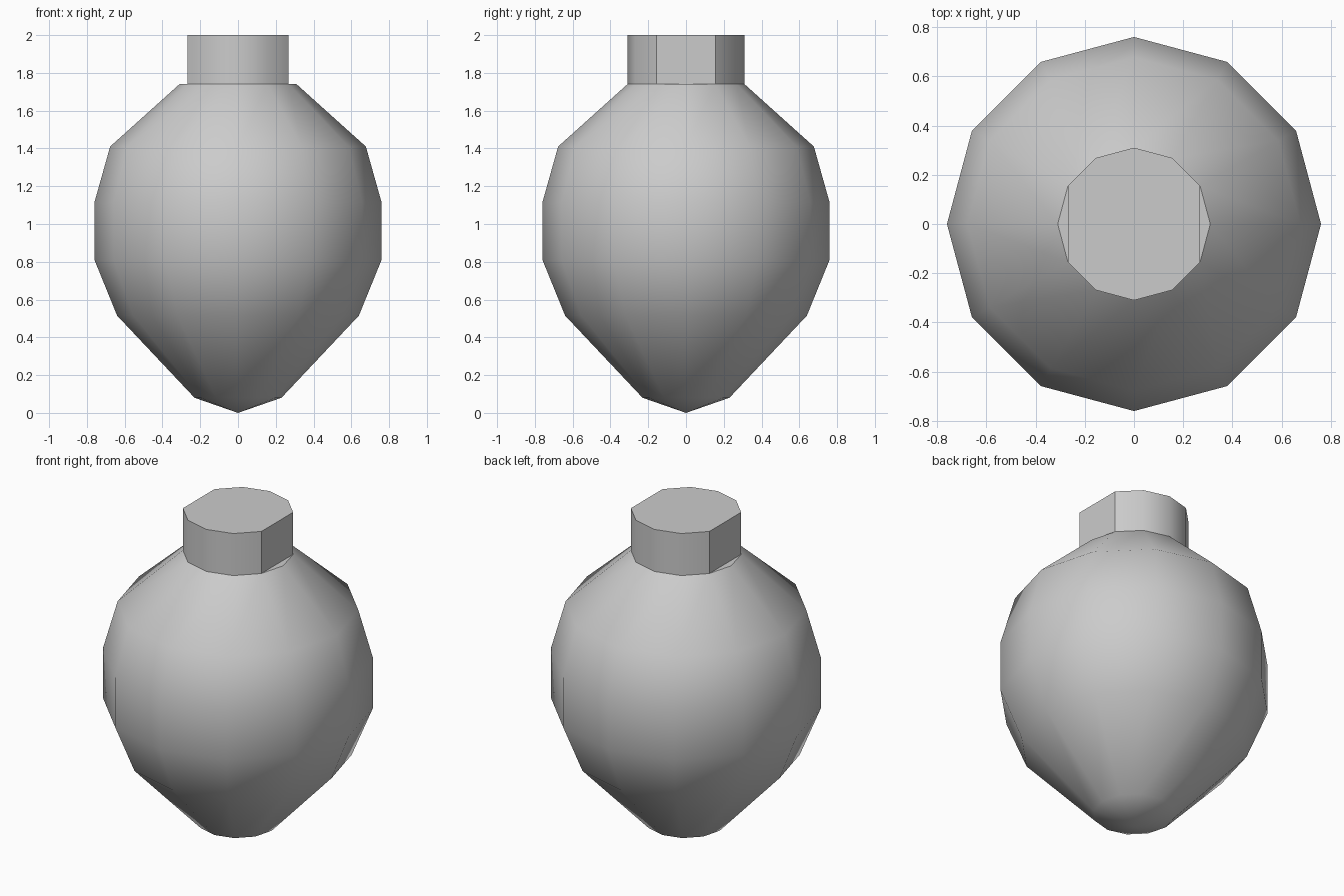
import bpy, bmesh
from math import cos, sin, pi, radians

if "Cube" in bpy.data.objects:
    bpy.data.objects.remove(bpy.data.objects["Cube"])

SIDES = 12
PROFILE = [(0.23, 0.08), (0.64, 0.515), (0.76, 0.81), (0.76, 1.115), (0.677, 1.41), (0.31, 1.74)]
NECK_R = 0.31


def ring(bm, r, z, skip=()):
    return [bm.verts.new((r * cos(2 * pi * i / SIDES), r * sin(2 * pi * i / SIDES), z))
            for i in range(SIDES) if i not in skip]


def bridge(bm, lower, upper):
    n = len(lower)
    for i in range(n):
        j = (i + 1) % n
        bm.faces.new((lower[i], lower[j], upper[j], upper[i]))


def finish(bm, name):
    mesh = bpy.data.meshes.new(name)
    bm.to_mesh(mesh)
    bm.free()
    obj = bpy.data.objects.new(name, mesh)
    bpy.context.collection.objects.link(obj)
    bpy.ops.object.select_all(action='DESELECT')
    obj.select_set(True)
    bpy.context.view_layer.objects.active = obj
    bpy.ops.object.shade_smooth_by_angle(angle=radians(38))


# Bulb body: revolved profile with a pointed base
bm = bmesh.new()
rings = [ring(bm, r, z) for r, z in PROFILE]
for a, b in zip(rings, rings[1:]):
    bridge(bm, a, b)
tip = bm.verts.new((0, 0, 0))
for i in range(SIDES):
    bm.faces.new((tip, rings[0][(i + 1) % SIDES], rings[0][i]))
# Small shoulder ledges beside the neck's flat sides
top = rings[-1]
for i in (0, SIDES // 2):
    bm.faces.new((top[i - 1], top[i], top[i + 1]))
finish(bm, "bulb_body")

# Neck: same ring with the two side corners cut flat
bm = bmesh.new()
cut = (0, SIDES // 2)
low, high = ring(bm, NECK_R, 1.74, cut), ring(bm, NECK_R, 2.0, cut)
bridge(bm, low, high)
bm.faces.new(high)
finish(bm, "neck")
